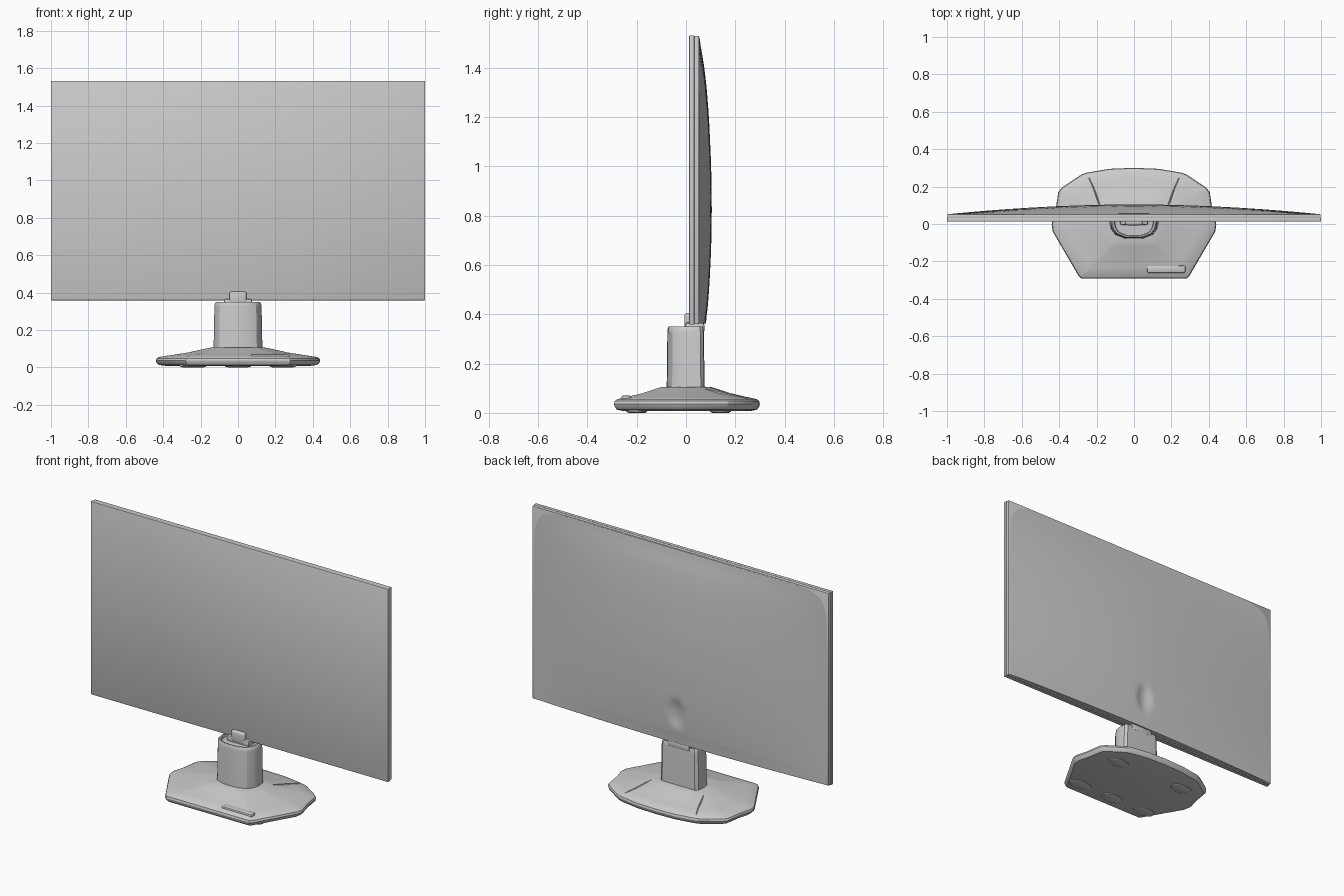
import bpy, bmesh, math

if "Cube" in bpy.data.objects:
    bpy.data.objects.remove(bpy.data.objects["Cube"])

def finish(name, bm, angle=30):
    bmesh.ops.recalc_face_normals(bm, faces=bm.faces)
    me = bpy.data.meshes.new(name)
    bm.to_mesh(me)
    bm.free()
    ob = bpy.data.objects.new(name, me)
    bpy.context.collection.objects.link(ob)
    bpy.ops.object.select_all(action='DESELECT')
    ob.select_set(True)
    bpy.context.view_layer.objects.active = ob
    bpy.ops.object.shade_smooth_by_angle(angle=math.radians(angle))
    return ob

def box(name, lo, hi, bevel=0.0, segments=2):
    bm = bmesh.new()
    bmesh.ops.create_cube(bm, size=1)
    for v in bm.verts:
        v.co = [(a + b) / 2 + c * (b - a) for a, b, c in zip(lo, hi, v.co)]
    if bevel:
        bmesh.ops.bevel(bm, geom=bm.edges[:], offset=bevel, segments=segments,
                        profile=0.5, affect='EDGES')
    return finish(name, bm)

def loft(name, rings, angle=30):
    bm = bmesh.new()
    loops = [[bm.verts.new(p) for p in r] for r in rings]
    n = len(loops[0])
    for a, b in zip(loops, loops[1:]):
        for i in range(n):
            bm.faces.new((a[i], a[(i + 1) % n], b[(i + 1) % n], b[i]))
    bm.faces.new(loops[0][::-1])
    bm.faces.new(loops[-1])
    return finish(name, bm, angle)

def mirrored(half):
    """Close a half outline (x >= 0, front to back) across x = 0."""
    return half + [(-x, y) for x, y in reversed(half) if x > 0]

def interp(table, t):
    for (a, fa), (b, fb) in zip(table, table[1:]):
        if t <= b:
            return fa + (fb - fa) * (t - a) / (b - a)
    return table[-1][1]

# Thin screen panel and the slim frame behind it
box("screen_panel", (-1, 0.013, 0.358), (1, 0.034, 1.532), 0.004)
box("screen_frame", (-0.997, 0.03, 0.36), (0.997, 0.053, 1.53), 0.004)

# Bulging back shell: a height field with a small oval socket dimple
drop = [(0.36, .48), (0.38, .6), (0.5, .8), (0.65, .94), (0.82, 1), (1.0, .95),
        (1.2, .78), (1.35, .55), (1.46, .26), (1.525, .0)]
NX, NZ = 100, 64
bm = bmesh.new()
grid = []
for j in range(NZ + 1):
    z = 0.362 + 1.163 * j / NZ
    h = sum(interp(drop, min(1.525, max(.36, z + d))) for d in (-.04, 0, .04)) / 3
    row = []
    for i in range(NX + 1):
        x = -0.995 + 1.99 * i / NX
        y = 0.052 + 0.053 * (1 - abs(x) ** 1.9) * h
        r = (x / 0.045) ** 2 + ((z - 0.55) / 0.075) ** 2
        y -= 0.014 * math.exp(-r * r)
        row.append(bm.verts.new((x, y, z)))
    grid.append(row)
for j in range(NZ):
    for i in range(NX):
        bm.faces.new((grid[j][i], grid[j][i + 1], grid[j + 1][i + 1], grid[j + 1][i]))
rim = [e for e in bm.edges if e.is_boundary]
skirt = bmesh.ops.extrude_edge_only(bm, edges=rim)["geom"]
for v in skirt:
    if isinstance(v, bmesh.types.BMVert):
        v.co.y = 0.045
bmesh.ops.holes_fill(bm, edges=[e for e in bm.edges if e.is_boundary], sides=0)
finish("back_shell", bm, 40)

# Stand base: faceted outline lofted into a shallow dome
outline = mirrored([(0, -.292), (.28, -.292), (.295, -.28), (.435, -.04), (.44, 0), (.42, .07),
                    (.405, .17), (.385, .195), (.28, .265), (.25, .275), (.13, .295), (0, .3)])
profile = [(.88, .008), (.96, .013), (.99, .025), (1, .036), (.99, .048), (.955, .056),
           (.8, .066), (.6, .08), (.42, .098), (.34, .105), (.2, .107)]
loft("stand_base", [[(x * s, y * s, z) for x, y in outline] for s, z in profile], 28)

# Flat feet under the base
for k, (x, y) in enumerate([(-.24, -.2), (.24, -.2), (-.24, .14), (.24, .14), (0, -.2)]):
    loft(f"base_foot_{k + 1}",
         [[(x + r * math.cos(a * math.pi / 12), y + .6 * r * math.sin(a * math.pi / 12), z)
           for a in range(24)] for r, z in ((.055, 0), (.07, .004), (.075, .02))])

# Rear creases running from the neck to the back edge, and the front button strip
for side, s in (("left", -1), ("right", 1)):
    loft(f"base_rib_{side}",
         [[(s * (x + dx), y, z + dz) for dx, dz in ((-.016, -.012), (0, .007), (.016, -.012))]
          for x, y, z in ((.175, .08, .09), (.19, .12, .083), (.215, .19, .067), (.24, .245, .055))])
box("button_strip", (.07, -.262, .05), (.275, -.222, .071), 0.008)

# Neck column: rounded front, flat back, with a recessed top
column = mirrored([(0, -.078), (.05, -.076), (.1, -.056), (.122, -.025), (.13, .01),
                   (.126, .06), (.11, .073), (0, .075)])
steps = [(1.02, .085), (1, .13), (.97, .325), (.95, .342), (.9, .35), (.82, .35), (.79, .335)]
loft("neck_column", [[(x * s, y * s, z) for x, y in column] for s, z in steps])

# Hinge joining neck to panel, with the clip on the front
box("neck_hinge", (-.075, -.005, .325), (.075, .075, .366), 0.01)
box("front_clip", (-.046, -.007, .335), (.046, .022, .405), 0.012, 3)
